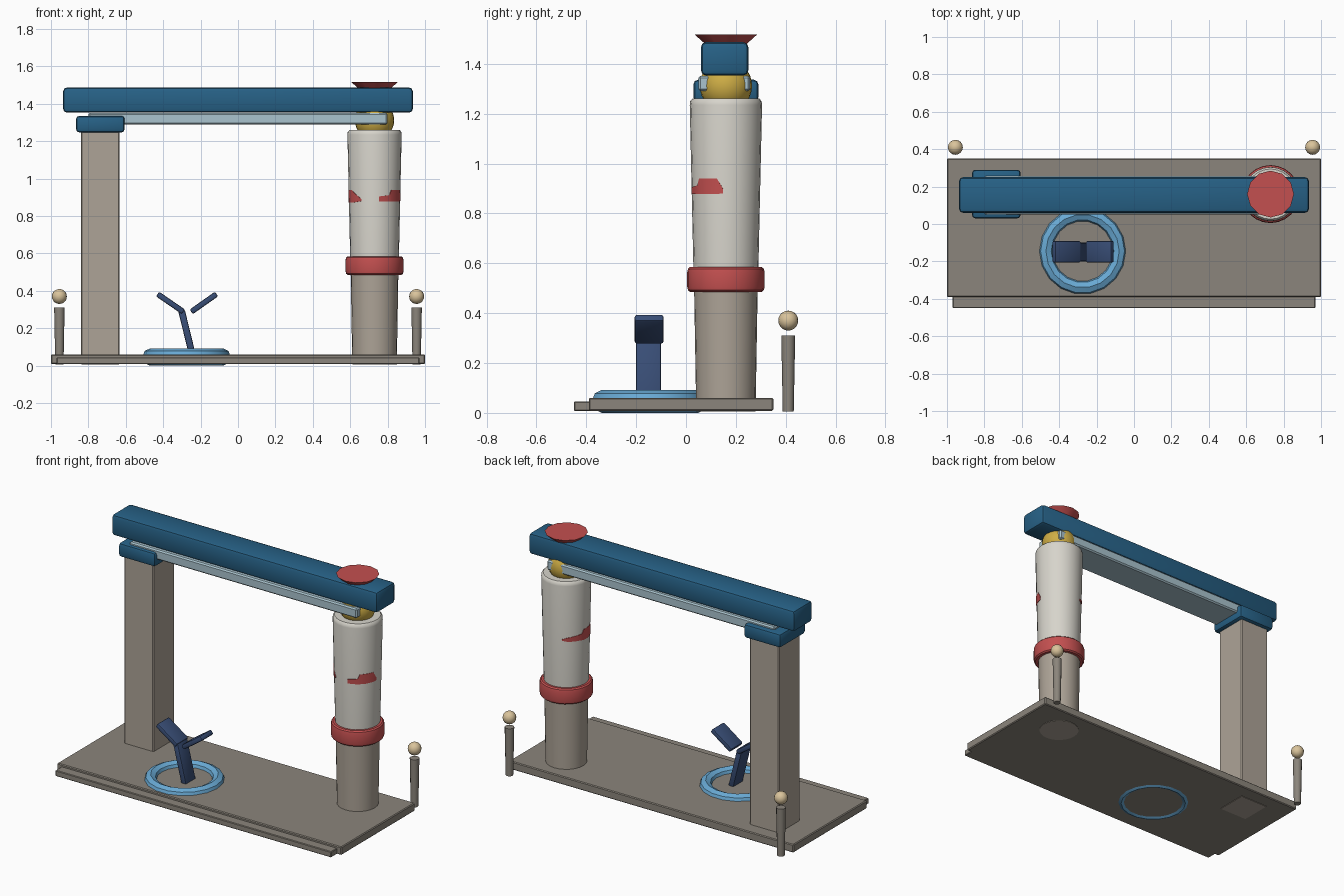
import bpy, bmesh, math
from mathutils import Vector

if "Cube" in bpy.data.objects:
    bpy.data.objects.remove(bpy.data.objects["Cube"])


def mat(name, r, g, b):
    m = bpy.data.materials.new(name)
    m.diffuse_color = (r, g, b, 1)
    m.use_nodes = True
    m.node_tree.nodes["Principled BSDF"].inputs["Base Color"].default_value = m.diffuse_color
    return m


STONE = mat("stone", 0.26, 0.235, 0.20)
SAND = mat("sand", 0.42, 0.37, 0.31)
PALE = mat("pale", 0.68, 0.66, 0.60)
BLUE = mat("blue", 0.02, 0.12, 0.24)
SKY = mat("sky", 0.14, 0.40, 0.66)
ICE = mat("ice", 0.40, 0.55, 0.62)
NAVY = mat("navy", 0.04, 0.075, 0.18)
RED = mat("red", 0.55, 0.08, 0.08)
GOLD = mat("gold", 0.62, 0.42, 0.06)
CREAM = mat("cream", 0.70, 0.55, 0.33)


def finish(name, bm, material, smooth=True):
    bmesh.ops.recalc_face_normals(bm, faces=bm.faces)
    me = bpy.data.meshes.new(name)
    bm.to_mesh(me)
    bm.free()
    ob = bpy.data.objects.new(name, me)
    bpy.context.collection.objects.link(ob)
    me.materials.append(material)
    if smooth:
        bpy.ops.object.select_all(action='DESELECT')
        ob.select_set(True)
        bpy.context.view_layer.objects.active = ob
        bpy.ops.object.shade_smooth_by_angle(angle=math.radians(35))
    return ob


def box(name, lo, hi, material, bevel=0.0, segs=2):
    lo, hi = Vector(lo), Vector(hi)
    bm = bmesh.new()
    bmesh.ops.create_cube(bm, size=1)
    for v in bm.verts:
        v.co = (lo + hi) / 2 + v.co * (hi - lo)
    if bevel:
        bmesh.ops.bevel(bm, geom=bm.edges[:], offset=bevel, segments=segs,
                        profile=0.5, affect='EDGES')
    return finish(name, bm, material)


def lathe(name, centre, profile, sides, material, closed=False):
    """Revolve (radius, z) points; open profiles get end caps."""
    bm = bmesh.new()
    rings = [[bm.verts.new((centre[0] + r * math.cos(a), centre[1] + r * math.sin(a), z))
              for a in (2 * math.pi * i / sides for i in range(sides))]
             for r, z in profile]
    pairs = list(zip(rings, rings[1:]))
    if closed:
        pairs.append((rings[-1], rings[0]))
    else:
        bm.faces.new(rings[0])
        bm.faces.new(rings[-1])
    for lower, upper in pairs:
        for i in range(sides):
            j = (i + 1) % sides
            bm.faces.new((lower[i], lower[j], upper[j], upper[i]))
    return finish(name, bm, material)


def ball(name, centre, r, u, v, material):
    bm = bmesh.new()
    bmesh.ops.create_uvsphere(bm, u_segments=u, v_segments=v, radius=r)
    bmesh.ops.translate(bm, verts=bm.verts, vec=centre)
    return finish(name, bm, material)


def bar(name, p, q, y0, y1, thick, material):
    """Flat bar running from p to q in the xz plane."""
    length = math.dist(p, q)
    ob = box(name, (-length / 2, (y0 - y1) / 2, -thick / 2),
             (length / 2, (y1 - y0) / 2, thick / 2), material, 0.008)
    ob.location = ((p[0] + q[0]) / 2, (y0 + y1) / 2, (p[1] + q[1]) / 2)
    ob.rotation_euler.y = -math.atan2(q[1] - p[1], q[0] - p[0])
    return ob


def patch(name, points):
    """Thin curved decal on the column from (angle, low z, high z) points."""
    bm = bmesh.new()
    rows = []
    for deg, z0, z1 in points:
        a = math.radians(deg)
        rows.append([bm.verts.new((COL[0] + r * math.cos(a), COL[1] + r * math.sin(a), z))
                     for r, z in ((0.125, z0), (0.1395, z0), (0.1405, z1), (0.125, z1))])
    for s, t in zip(rows, rows[1:]):
        for i in range(4):
            j = (i + 1) % 4
            bm.faces.new((s[i], s[j], t[j], t[i]))
    bm.faces.new(rows[0])
    bm.faces.new(rows[-1])
    return finish(name, bm, RED)


COL = (0.73, 0.16)

# Base slab and front step
box("base_slab", (-1, -0.39, 0.008), (1, 0.35, 0.06), STONE, 0.005, 1)
box("front_step", (-0.97, -0.45, 0.008), (0.97, -0.38, 0.045), STONE, 0.004, 1)

# Square pillar and its cap
box("square_pillar", (-0.84, 0.055, 0.006), (-0.633, 0.265, 1.26), SAND, 0.006, 1)
box("pillar_cap", (-0.866, 0.03, 1.247), (-0.606, 0.29, 1.336), BLUE, 0.018)

# Round column: lower and upper halves, collar, painted patches
lathe("column_lower", COL, [(0.119, 0.006), (0.128, 0.53)], 24, SAND)
lathe("column_upper", COL, [(0.129, 0.52), (0.145, 1.235), (0.143, 1.25), (0.134, 1.26)], 24, PALE)
lathe("column_collar", COL, [(0.12, 0.485), (0.144, 0.485), (0.152, 0.492), (0.155, 0.505),
                             (0.155, 0.565), (0.152, 0.578), (0.144, 0.585), (0.12, 0.585)],
      24, RED, True)
patch("column_patch_right", [(-80, 0.878, 0.905), (-67, 0.878, 0.908), (-55, 0.878, 0.912),
                             (-50, 0.878, 0.94), (-35, 0.878, 0.94), (-15, 0.878, 0.94),
                             (-5, 0.88, 0.90)])
patch("column_patch_left", [(115, 0.885, 0.895), (130, 0.878, 0.905), (150, 0.878, 0.912),
                            (165, 0.875, 0.915), (172, 0.872, 0.94), (190, 0.872, 0.94),
                            (210, 0.872, 0.938), (225, 0.875, 0.915), (240, 0.88, 0.89)])

# Beam, plate beneath, ball joint and flared top disc
box("top_beam", (-0.935, 0.06, 1.353), (0.935, 0.25, 1.487), BLUE, 0.02)
box("beam_plate", (-0.80, 0.05, 1.29), (0.80, 0.256, 1.352), ICE, 0.008, 1)
ball("ball_joint", (*COL, 1.312), 0.105, 24, 16, GOLD)
lathe("top_disc", COL, [(0.05, 1.45), (0.125, 1.517)], 12, RED)

# Ring set in the floor
lathe("floor_ring", (-0.275, -0.145),
      [(0.196 + 0.04 * math.cos(k * math.pi / 4), 0.046 + 0.046 * math.sin(k * math.pi / 4))
       for k in range(8)], 18, SKY, True)

# Forked lever
bar("lever_stem", (-0.242, 0.05), (-0.302, 0.295), -0.2, -0.1, 0.036, NAVY)
bar("lever_arm_left", (-0.292, 0.288), (-0.43, 0.383), -0.206, -0.09, 0.03, NAVY)
bar("lever_arm_right", (-0.25, 0.288), (-0.115, 0.383), -0.206, -0.09, 0.03, NAVY)

# Rear posts with round tops
for side, x in (("left", -0.955), ("right", 0.955)):
    lathe("post_" + side, (x, 0.41), [(0.022, 0.005), (0.028, 0.31)], 12, STONE)
    ball("post_ball_" + side, (x, 0.41, 0.37), 0.04, 16, 10, CREAM)
